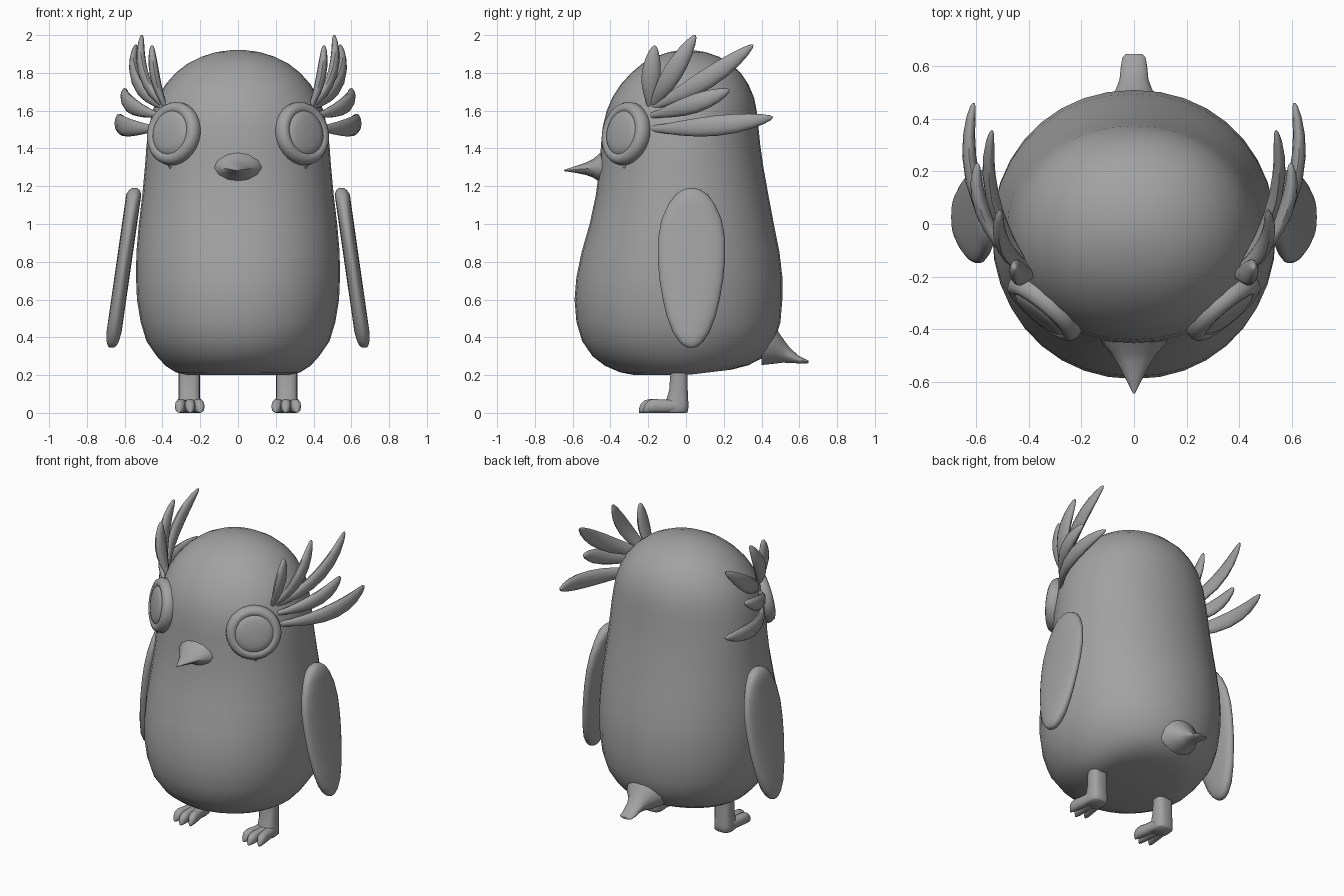
import bpy, bmesh, math
from mathutils import Vector as V

grey = bpy.data.materials.new("plain grey")
grey.diffuse_color = (0.36, 0.36, 0.36, 1)


def ring(c, u, v, n=16, p=2.0):
    """Superellipse ring around c with half axes u and v."""
    pts = []
    for i in range(n):
        a = 2 * math.pi * i / n
        ca, sa = math.cos(a), math.sin(a)
        pts.append(V(c) + V(u) * math.copysign(abs(ca) ** (2 / p), ca)
                   + V(v) * math.copysign(abs(sa) ** (2 / p), sa))
    return pts


def loft(name, rings, mirror=False, angle=50):
    """Skin a stack of rings, cap both ends, optionally mirror across x."""
    bm = bmesh.new()
    loops = [[bm.verts.new(p) for p in r] for r in rings]
    n = len(loops[0])
    for a, b in zip(loops, loops[1:]):
        for i in range(n):
            j = (i + 1) % n
            bm.faces.new((a[i], a[j], b[j], b[i]))
    bm.faces.new(loops[0][::-1])
    bm.faces.new(loops[-1])
    bmesh.ops.recalc_face_normals(bm, faces=bm.faces)
    me = bpy.data.meshes.new(name)
    bm.to_mesh(me)
    bm.free()
    me.materials.append(grey)
    ob = bpy.data.objects.new(name, me)
    bpy.context.collection.objects.link(ob)
    bpy.ops.object.select_all(action='DESELECT')
    ob.select_set(True)
    bpy.context.view_layer.objects.active = ob
    bpy.ops.object.shade_smooth_by_angle(angle=math.radians(angle))
    if mirror:
        ob.modifiers.new("mirror", 'MIRROR')
    return ob


# Body: z, half width, front y, back y
body = [(0.20, 0.27, -0.27, 0.24), (0.215, 0.33, -0.35, 0.33),
        (0.25, 0.385, -0.43, 0.40), (0.30, 0.43, -0.495, 0.44),
        (0.38, 0.485, -0.55, 0.475), (0.48, 0.515, -0.58, 0.50),
        (0.60, 0.535, -0.59, 0.51), (0.72, 0.54, -0.58, 0.51),
        (0.85, 0.538, -0.553, 0.495), (1.0, 0.525, -0.51, 0.465),
        (1.15, 0.507, -0.478, 0.437), (1.3, 0.493, -0.457, 0.41),
        (1.42, 0.484, -0.45, 0.393), (1.52, 0.47, -0.44, 0.383),
        (1.60, 0.452, -0.42, 0.374), (1.67, 0.425, -0.39, 0.36),
        (1.74, 0.383, -0.345, 0.33), (1.80, 0.33, -0.29, 0.29),
        (1.85, 0.265, -0.23, 0.235), (1.885, 0.195, -0.165, 0.175),
        (1.91, 0.115, -0.09, 0.105), (1.92, 0.04, -0.03, 0.04)]
rings = []
for z, w, f, b in body:
    r = ring((0, (f + b) / 2, z), (w, 0, 0), (0, (b - f) / 2, 0), 36, 2.08)
    lift = max(0.0, 1 - (z - 0.2) / 0.25)      # underside rises to the tail
    for q in r:
        q.z += 0.12 * lift * max(q.y, 0)
    rings.append(r)
loft("body", rings, angle=60)

# Beak: y, half width, bottom z, top z
beak = [(-0.42, 0.14, 1.20, 1.40), (-0.462, 0.115, 1.225, 1.37),
        (-0.49, 0.09, 1.245, 1.345), (-0.53, 0.062, 1.26, 1.325),
        (-0.58, 0.036, 1.27, 1.308), (-0.645, 0.004, 1.28, 1.287)]
loft("beak", [ring((0, y, (a + b) / 2), (w, 0, 0), (0, 0, (b - a) / 2), 12, 1.8)
              for y, w, a, b in beak])

# Tail: y, half width, bottom z, top z
tail = [(0.40, 0.15, 0.25, 0.52), (0.47, 0.11, 0.258, 0.46),
        (0.51, 0.07, 0.264, 0.40), (0.55, 0.055, 0.264, 0.345),
        (0.60, 0.05, 0.261, 0.30), (0.635, 0.044, 0.26, 0.284),
        (0.648, 0.03, 0.264, 0.276)]
loft("tail", [ring((0, y, (a + b) / 2), (w, 0, 0), (0, 0, (b - a) / 2), 14)
              for y, w, a, b in tail])

# Eyes: a raised rim around a shallow domed disc, facing outwards and slightly up
ang, tilt = math.radians(40), math.radians(10)
side = V((math.cos(ang), math.sin(ang), 0))
out = V((math.sin(ang) * math.cos(tilt), -math.cos(ang) * math.cos(tilt), math.sin(tilt)))
up = side.cross(out)
centre = V((0.345, -0.325, 1.48))
eye = [(0.13, -0.08), (0.158, -0.05), (0.169, -0.02), (0.168, 0.005), (0.157, 0.025),
       (0.14, 0.033), (0.124, 0.032), (0.116, 0.027), (0.108, 0.034), (0.08, 0.042),
       (0.03, 0.046)]
loft("eyes", [ring(centre + out * h, side * r, up * r, 28) for r, h in eye], True)
# Small point below each eye
loft("eye_points", [ring((0.35, -0.315, 1.36), (0.05, 0, 0), (0, 0.045, 0), 8),
                    ring((0.355, -0.325, 1.29), (0.004, 0, 0), (0, 0.004, 0), 8)], True)

# Crest feathers: base, bend point, tip, half width, half thickness
feathers = [
    ((0.385, -0.19, 1.62), (0.455, -0.195, 1.76), (0.455, -0.165, 1.945), 0.050, 0.026),
    ((0.385, -0.18, 1.62), (0.545, -0.10, 1.75), (0.508, 0.05, 2.0), 0.052, 0.026),
    ((0.395, -0.18, 1.62), (0.60, 0.08, 1.72), (0.54, 0.355, 1.948), 0.052, 0.026),
    ((0.42, -0.18, 1.575), (0.63, 0.03, 1.62), (0.595, 0.23, 1.71), 0.050, 0.028),
    ((0.43, -0.18, 1.505), (0.69, 0.12, 1.50), (0.61, 0.46, 1.565), 0.054, 0.028)]
shape = [(0, .3), (.1, .45), (.25, .72), (.4, .92), (.55, 1), (.7, .93),
         (.82, .75), (.92, .5), (.98, .25), (1, .06)]
for k, (a, b, c, w, th) in enumerate(feathers):
    a, b, c = V(a), V(b), V(c)
    rings = []
    for t, s in shape:
        pos = a * (1 - t) ** 2 + b * 2 * t * (1 - t) + c * t * t
        tan = ((b - a) * (1 - t) + (c - b) * t).normalized()
        thick = (V((1, 0, 0)) - tan * tan.x).normalized()
        rings.append(ring(pos, thick * th * s ** 0.7, tan.cross(thick) * w * s, 12))
    loft(f"crest_feathers_{k + 1}", rings, True)

# Wings: flat paddles leaning outwards; position along length, half width
top, low = V((0.547, 0.03, 1.19)), V((0.668, 0.027, 0.345))
wing = [(0, .02), (.012, .05), (.04, .085), (.1, .123), (.2, .16), (.32, .178),
        (.45, .178), (.58, .168), (.7, .15), (.8, .13), (.9, .098), (.96, .064),
        (.988, .038), (1, .015)]
rings = []
for t, w in wing:
    th = 0.04 * min(1, w / 0.085) ** 0.7
    rings.append(ring(top.lerp(low, t), (th, 0, 0), (0, w, 0), 24, 2.4))
loft("wings", rings, True)

# Legs with heel: z, centre y, half width x, half depth y
leg = [(0.28, -0.035, 0.058, 0.045), (0.20, -0.038, 0.058, 0.046),
       (0.12, -0.04, 0.057, 0.05), (0.08, -0.045, 0.058, 0.057),
       (0.04, -0.048, 0.06, 0.062), (0.008, -0.05, 0.06, 0.062), (0.0, -0.05, 0.052, 0.055)]
loft("legs", [ring((0.258, y, z), (w, 0, 0), (0, d, 0), 14, 3) for z, y, w, d in leg], True)

# Toes: three fanned out per foot, each ending in a short claw
for name, bx, tx, ty in (("inner_toes", .23, .198, -.225), ("middle_toes", .258, .252, -.25),
                         ("outer_toes", .285, .312, -.225)):
    a, b = V((bx, -0.05, 0)), V((tx, ty, 0))
    toe = [(0, .034, .075), (.4, .032, .07), (.7, .029, .074), (.85, .026, .066),
           (.95, .017, .046), (1, .006, .02)]
    loft(name, [ring(a.lerp(b, t) + V((0, 0, h / 2)), (w, 0, 0), (0, 0, h / 2), 12, 2.3)
                for t, w, h in toe], True)
